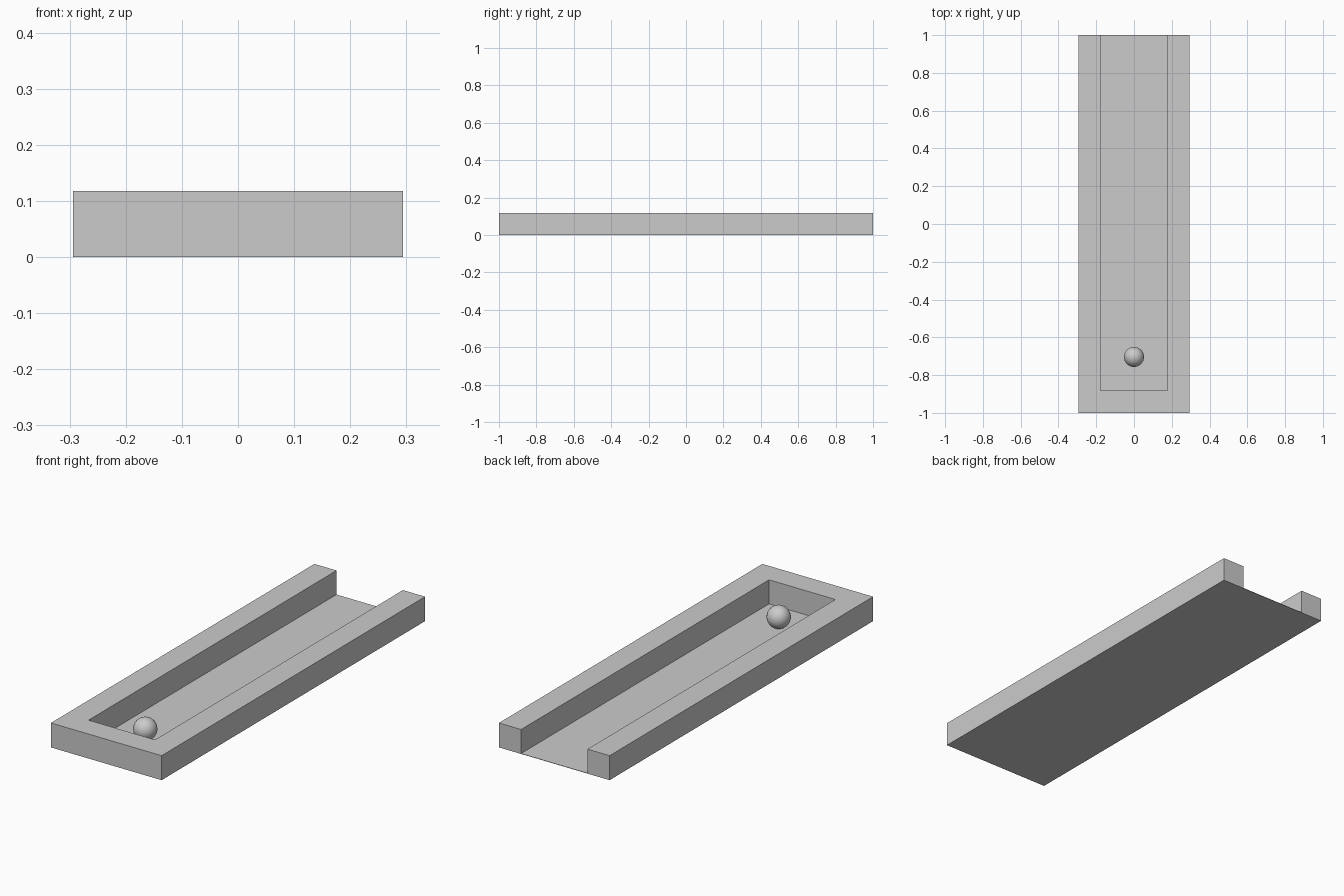
import bpy, bmesh

if "Cube" in bpy.data.objects:
    bpy.data.objects.remove(bpy.data.objects["Cube"])

U = 2 / 17            # wall thickness and height
W, WI = 2.5 * U, 1.5 * U
FLOOR = 0.002

grey = bpy.data.materials.new("light_grey")
grey.diffuse_color = (0.6, 0.6, 0.6, 1)
grey.use_nodes = True
grey.node_tree.nodes["Principled BSDF"].inputs["Base Color"].default_value = grey.diffuse_color


def prism(name, outline, z0, z1):
    """Extrude a flat outline from z0 up to z1."""
    bm = bmesh.new()
    face = bm.faces.new([bm.verts.new((x, y, z0)) for x, y in outline])
    ext = bmesh.ops.extrude_face_region(bm, geom=[face], use_keep_orig=True)
    top = [v for v in ext["geom"] if isinstance(v, bmesh.types.BMVert)]
    bmesh.ops.translate(bm, verts=top, vec=(0, 0, z1 - z0))
    bmesh.ops.recalc_face_normals(bm, faces=bm.faces)
    mesh = bpy.data.meshes.new(name)
    bm.to_mesh(mesh)
    bm.free()
    mesh.materials.append(grey)
    obj = bpy.data.objects.new(name, mesh)
    bpy.context.collection.objects.link(obj)
    return obj


# thin floor sheet under the whole tray
prism("floor", [(-W, -1), (W, -1), (W, 1), (-W, 1)], 0, FLOOR)

# U-shaped wall, open at the back
prism("wall", [(-W, -1), (W, -1), (W, 1), (WI, 1), (WI, -1 + U),
               (-WI, -1 + U), (-WI, 1), (-W, 1)], FLOOR, U)

# ball resting on the floor near the closed end
R = 0.45 * U
bpy.ops.mesh.primitive_uv_sphere_add(segments=32, ring_count=16, radius=R,
                                     location=(0, -0.704, FLOOR + R))
ball = bpy.context.object
ball.name = "ball"
ball.data.materials.append(grey)
bpy.ops.object.shade_smooth_by_angle()
